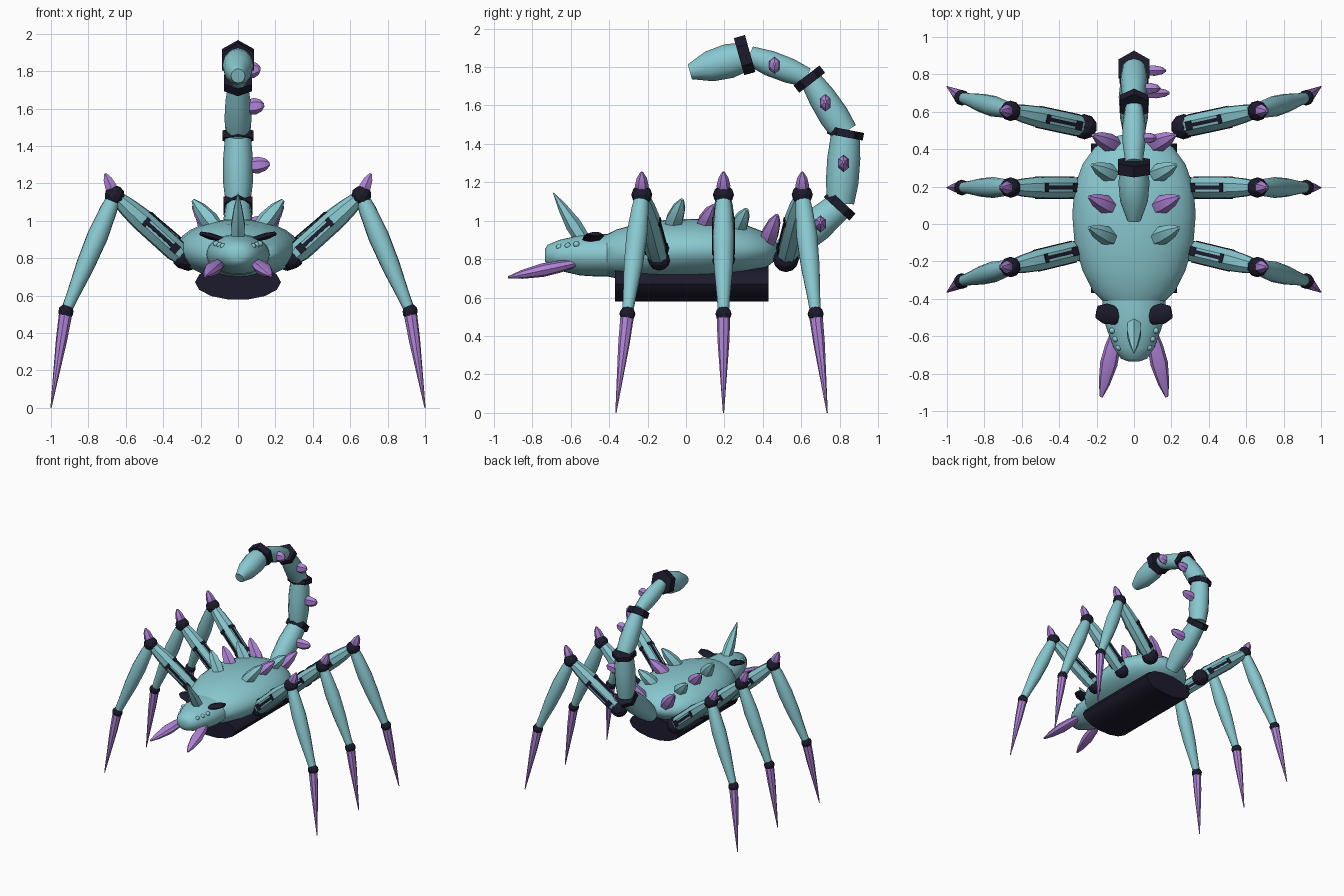
import bpy, bmesh, math
from mathutils import Vector

cube = bpy.data.objects.get("Cube")
if cube:
    bpy.data.objects.remove(cube, do_unlink=True)


def material(name, rgb):
    m = bpy.data.materials.new(name)
    m.use_nodes = True
    m.diffuse_color = (*rgb, 1)
    m.node_tree.nodes["Principled BSDF"].inputs["Base Color"].default_value = (*rgb, 1)
    return m


TEAL = material("pale teal", (0.25, 0.58, 0.63))
PURPLE = material("soft purple", (0.44, 0.23, 0.69))
DARK = material("dark navy", (0.012, 0.011, 0.026))


def finish(name, bm, mat, angle):
    bmesh.ops.recalc_face_normals(bm, faces=bm.faces)
    mesh = bpy.data.meshes.new(name)
    bm.to_mesh(mesh)
    bm.free()
    mesh.materials.append(mat)
    ob = bpy.data.objects.new(name, mesh)
    bpy.context.collection.objects.link(ob)
    if angle:
        bpy.ops.object.select_all(action='DESELECT')
        ob.select_set(True)
        bpy.context.view_layer.objects.active = ob
        bpy.ops.object.shade_smooth_by_angle(angle=math.radians(angle))
    return ob


def skin(name, rings, mat, angle):
    """Bridge a list of point rings and close both ends."""
    bm = bmesh.new()
    loops = [[bm.verts.new(p) for p in ring] for ring in rings]
    n = len(loops[0])
    for a, b in zip(loops, loops[1:]):
        for i in range(n):
            j = (i + 1) % n
            bm.faces.new((a[i], a[j], b[j], b[i]))
    bm.faces.new(loops[0])
    bm.faces.new(loops[-1])
    return finish(name, bm, mat, angle)


def frame(a, b):
    d = (b - a).normalized()
    u = d.cross(Vector((0, 0, 1)))
    u = u.normalized() if u.length > 0.01 else Vector((1, 0, 0))
    return d, u, u.cross(d)


def limb(name, a, b, profile, mat, sides=12, su=1, sv=1, turn=0.0, angle=40):
    """Turned part from a to b; profile holds (fraction, radius)."""
    a, b = Vector(a), Vector(b)
    d, u, v = frame(a, b)
    rings = []
    for t, r in profile:
        angs = [turn + math.tau * i / sides for i in range(sides)]
        rings.append([a.lerp(b, t) + u * (r * su * math.cos(g)) + v * (r * sv * math.sin(g))
                      for g in angs])
    return skin(name, rings, mat, angle)


def hull(name, sections, mat, sides=28):
    """Oval sections along y: (y, half width, top, bottom)."""
    rings = []
    for y, w, top, bot in sections:
        c, h = (top + bot) / 2, (top - bot) / 2
        rings.append([(w * math.cos(math.tau * i / sides), y, c + h * math.sin(math.tau * i / sides))
                      for i in range(sides)])
    return skin(name, rings, mat, 45)


def ball(name, p, r, mat, angle=0):
    bm = bmesh.new()
    bmesh.ops.create_icosphere(bm, subdivisions=2, radius=r)
    ob = finish(name, bm, mat, angle)
    ob.location = p
    return ob


def plate(name, a, b, half_u, half_v, mat):
    k = math.sqrt(2)
    return limb(name, a, b, [(0, 1), (1, 1)], mat, 4, half_u * k, half_v * k, math.pi / 4, 0)


def spike(name, a, b, r, mat, sides=6, su=1, sv=1):
    return limb(name, a, b, [(0, r * .8), (.4, r), (.75, r * .72), (1, r * .2)], mat, sides, su, sv,
                angle=25)


# Body, head and belly plate
hull("body", [(-.41, .17, .93, .71), (-.36, .22, .955, .70), (-.25, .275, .985, .69),
              (-.1, .318, 1.005, .685), (.05, .33, 1.01, .69), (.2, .318, 1.0, .70),
              (.32, .275, .975, .72), (.41, .21, .94, .75), (.46, .13, .90, .79),
              (.485, .03, .86, .83)], TEAL)
hull("head", [(-.735, .03, .85, .79), (-.72, .07, .875, .765), (-.66, .11, .90, .74),
              (-.55, .15, .925, .715), (-.47, .165, .93, .71), (-.38, .17, .93, .71)], TEAL)
limb("belly_plate", (0, -.37, .672), (0, .43, .672), [(0, 1), (1, 1)], DARK, 14, .23, .095)

# Face
limb("head_horn", (0, -.53, .89), (0, -.69, 1.145), [(0, .04), (.35, .042), (.7, .025), (1, .003)],
     TEAL, 6, turn=math.pi / 6)
for s, side in ((1, "left"), (-1, "right")):
    limb(f"brow_{side}", (s * .05, -.50, .89), (s * .2, -.47, .932),
         [(0, .3), (.25, .85), (.7, 1), (1, .6)], DARK, 8, .055, .018)
    limb(f"fang_{side}", (s * .095, -.57, .78), (s * .175, -.925, .705),
         [(0, .025), (.25, .042), (.5, .047), (.8, .03), (1, .008)], PURPLE, 8, 1, .75)
    for i in range(3):
        ball(f"eye_bead_{side}_{i}", (s * (.08 + .018 * i), -.66 + .045 * i, .863 + .007 * i),
             .017, TEAL, 60)
    # Back spikes, alternating colours
    for i, (y, x, low, high) in enumerate([(-.085, .1, .94, 1.11), (.08, .1, .94, 1.08),
                                           (.25, .085, .92, 1.06), (.41, .08, .86, 1.03)]):
        spike(f"back_spike_{side}_{i}", (s * x, y, low), (s * (x + .14), y + .065, high),
              .05, (TEAL, PURPLE)[i % 2])

# Legs
for s, side in ((1, "left"), (-1, "right")):
    for label, hx, ys in (("front", .29, (-.14, -.23, -.305, -.365)),
                          ("middle", .29, (.195,) * 4),
                          ("rear", .265, (.52, .605, .675, .735))):
        tag = f"{label}_{side}"
        hip, knee, ankle, toe = (Vector((s * x, y, z)) for x, y, z in
                                 zip((hx, .66, .92, 1), ys, (.80, 1.135, .515, 0)))
        ball(f"hip_{tag}", hip, .068 if label == "rear" else .06, DARK)
        ball(f"knee_{tag}", knee, .055, DARK)
        ball(f"ankle_{tag}", ankle, .042, DARK)
        limb(f"thigh_{tag}", hip, knee, [(0, .045), (.12, .06), (.62, .06), (.8, .052), (1, .036)],
             TEAL, 8, turn=math.pi / 8, angle=30)
        limb(f"shin_{tag}", knee, ankle, [(0, .034), (.12, .046), (.35, .056), (.6, .05),
                                          (.85, .035), (1, .028)], TEAL)
        limb(f"claw_{tag}", ankle, toe, [(0, .036), (.3, .03), (1, .003)], PURPLE, 8)
        spike(f"knee_spike_{tag}", knee, knee + Vector((s * .05, 0, .118)), .036, PURPLE)
        # Inlaid dark strips with end bars
        d, u, v = frame(hip, knee)
        for i, n in enumerate((u, -u, v)):
            off = n * .056
            for j, (t0, t1, w) in enumerate(((.14, .6, .01), (.55, .6, .024), (.12, .2, .024))):
                size = (w, .004) if n == v else (.004, w)
                plate(f"thigh_strip_{tag}_{i}_{j}", hip.lerp(knee, t0) + off,
                      hip.lerp(knee, t1) + off, *size, DARK)

# Tail segments in the centre plane: start, end, radii along the segment
tail = [((.47, .80), (.79, 1.07), (.06, .08, .088, .075)),
        ((.805, 1.09), (.83, 1.45), (.07, .085, .086, .075)),
        ((.825, 1.46), (.645, 1.74), (.07, .078, .072, .055)),
        ((.63, 1.745), (.33, 1.86), (.05, .065, .066, .05)),
        ((.31, 1.855), (.02, 1.775), (.075, .09, .08, .04))]
for i, (a, b, radii) in enumerate(tail):
    limb(f"tail_segment_{i}", (0, *a), (0, *b), list(zip((0, .3, .65, 1), radii)), TEAL, 12,
         .93, 1)

# Hexagonal tail collars: centre, axis, radius, half thickness
for i, (c, axis, r, h) in enumerate([((.80, 1.08), (.67, .73), .09, .024),
                                     ((.83, 1.455), (.19, .98), .095, .02),
                                     ((.642, 1.737), (-.61, .79), .085, .024),
                                     ((.305, 1.862), (-.96, -.27), .1, .03)]):
    c, axis = Vector((0, *c)), Vector((0, *axis)).normalized()
    limb(f"tail_collar_{i}", c - axis * h, c + axis * h, [(0, r), (1, r)], DARK, 6,
         turn=math.pi / 6, angle=0)

# Spikes along the left side of the tail
for i, (y, z, reach) in enumerate([(.70, .985, .19), (.82, 1.30, .17), (.725, 1.615, .14),
                                   (.46, 1.81, .12)]):
    limb(f"tail_spike_{i}", (.03, y, z - .01), (reach, y, z + .005),
         [(0, .75), (.55, 1), (.85, .7), (1, .2)], PURPLE, 6, .032, .045, math.pi / 6, 25)
